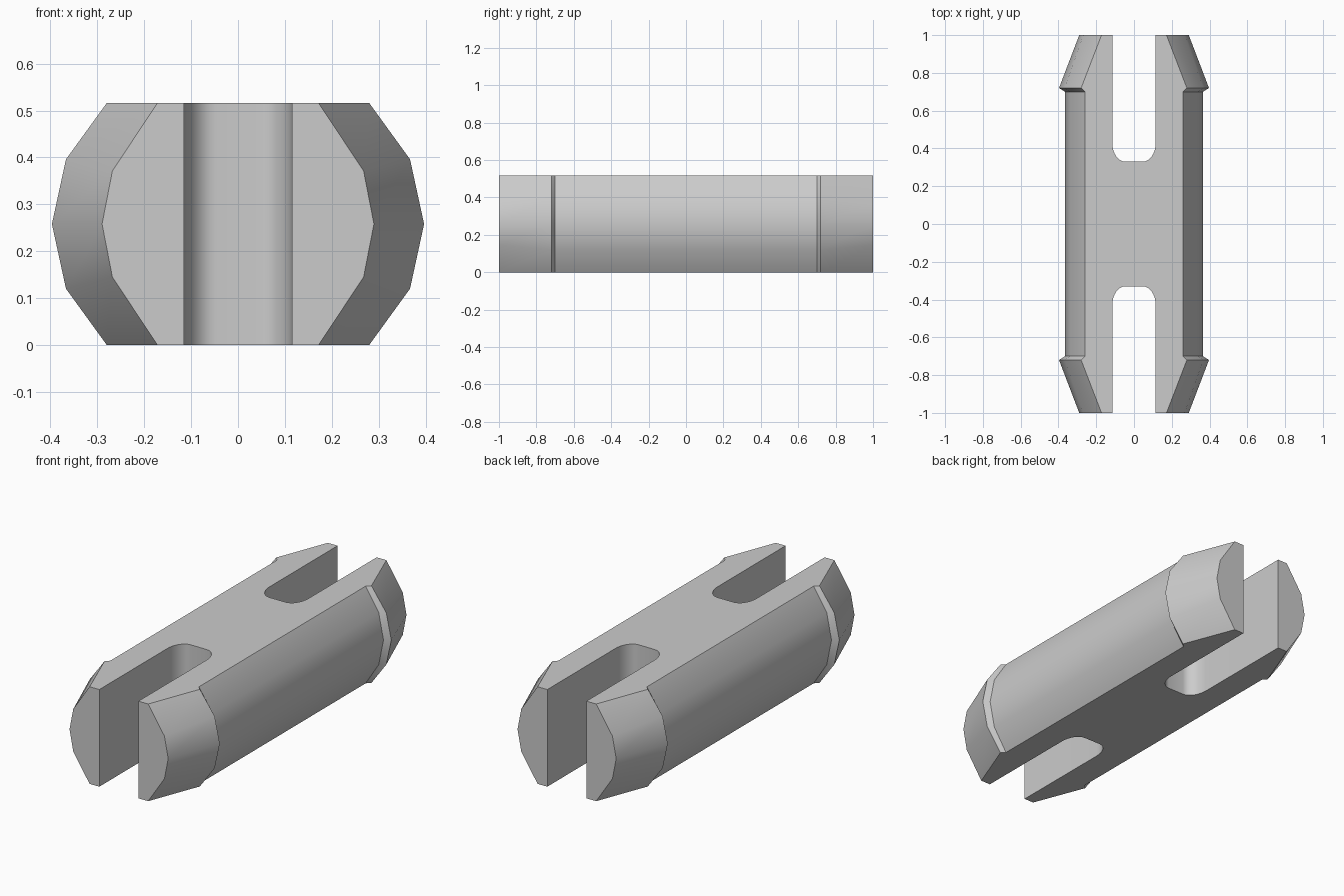
import bpy
import bmesh
import math

HEIGHT = 0.516

default = bpy.data.objects.get("Cube")
if default:
    bpy.data.objects.remove(default, do_unlink=True)

grey = bpy.data.materials.new("plain grey")
grey.use_nodes = True
colour = (0.6, 0.6, 0.6, 1)
grey.diffuse_color = colour
grey.node_tree.nodes["Principled BSDF"].inputs["Base Color"].default_value = colour


def loft(name, rings):
    """Join matching closed rings of points into a capped solid."""
    bm = bmesh.new()
    loops = [[bm.verts.new(p) for p in ring] for ring in rings]
    n = len(loops[0])
    for a, b in zip(loops, loops[1:]):
        for i in range(n):
            j = (i + 1) % n
            bm.faces.new((a[i], a[j], b[j], b[i]))
    bm.faces.new(loops[0])
    bm.faces.new(loops[-1])
    bmesh.ops.recalc_face_normals(bm, faces=bm.faces)
    mesh = bpy.data.meshes.new(name)
    bm.to_mesh(mesh)
    bm.free()
    mesh.materials.append(grey)
    obj = bpy.data.objects.new(name, mesh)
    bpy.context.collection.objects.link(obj)
    return obj


def section(y, flat, shoulder, middle):
    """Barrel-sided cross-section with a flat top and bottom."""
    side = [(flat, 0), (shoulder, 0.12 if flat > 0.2 else 0.145), (middle, HEIGHT / 2)]
    side += [(x, HEIGHT - z) for x, z in reversed(side[:2])]
    return [(x, y, z) for x, z in side] + [(-x, y, z) for x, z in reversed(side)]


# Shaft with a tapered, barbed head at each end
head = [(1.0, 0.172, 0.268, 0.29), (0.72, 0.28, 0.367, 0.397), (0.70, 0.26, 0.337, 0.365)]
stations = [(-y, *widths) for y, *widths in head] + head[::-1]
pin = loft("pin_body", [section(*s) for s in stations])

# Round-cornered slots splitting each end
half, depth, rx, ry, steps = 0.115, 0.33, 0.068, 0.1, 8
outline = [(half, 1.1)]
for k in range(steps + 1):
    t = math.pi / 2 * k / steps
    outline.append((half - rx + rx * math.cos(t), depth + ry - ry * math.sin(t)))
outline += [(-x, y) for x, y in reversed(outline)]

bpy.context.view_layer.objects.active = pin
pin.select_set(True)
for name, sign in (("front_slot_cutter", -1), ("back_slot_cutter", 1)):
    cutter = loft(name, [[(x, sign * y, z) for x, y in outline]
                         for z in (-0.1, HEIGHT + 0.1)])
    cutter.hide_render = True
    slot = pin.modifiers.new(name, "BOOLEAN")
    slot.operation = "DIFFERENCE"
    slot.solver = "EXACT"
    slot.object = cutter
    bpy.ops.object.modifier_apply(modifier=slot.name)
    bpy.data.objects.remove(cutter, do_unlink=True)

# Smooth barrel sides, crisp edges
bpy.ops.object.shade_smooth_by_angle(angle=math.radians(32))
